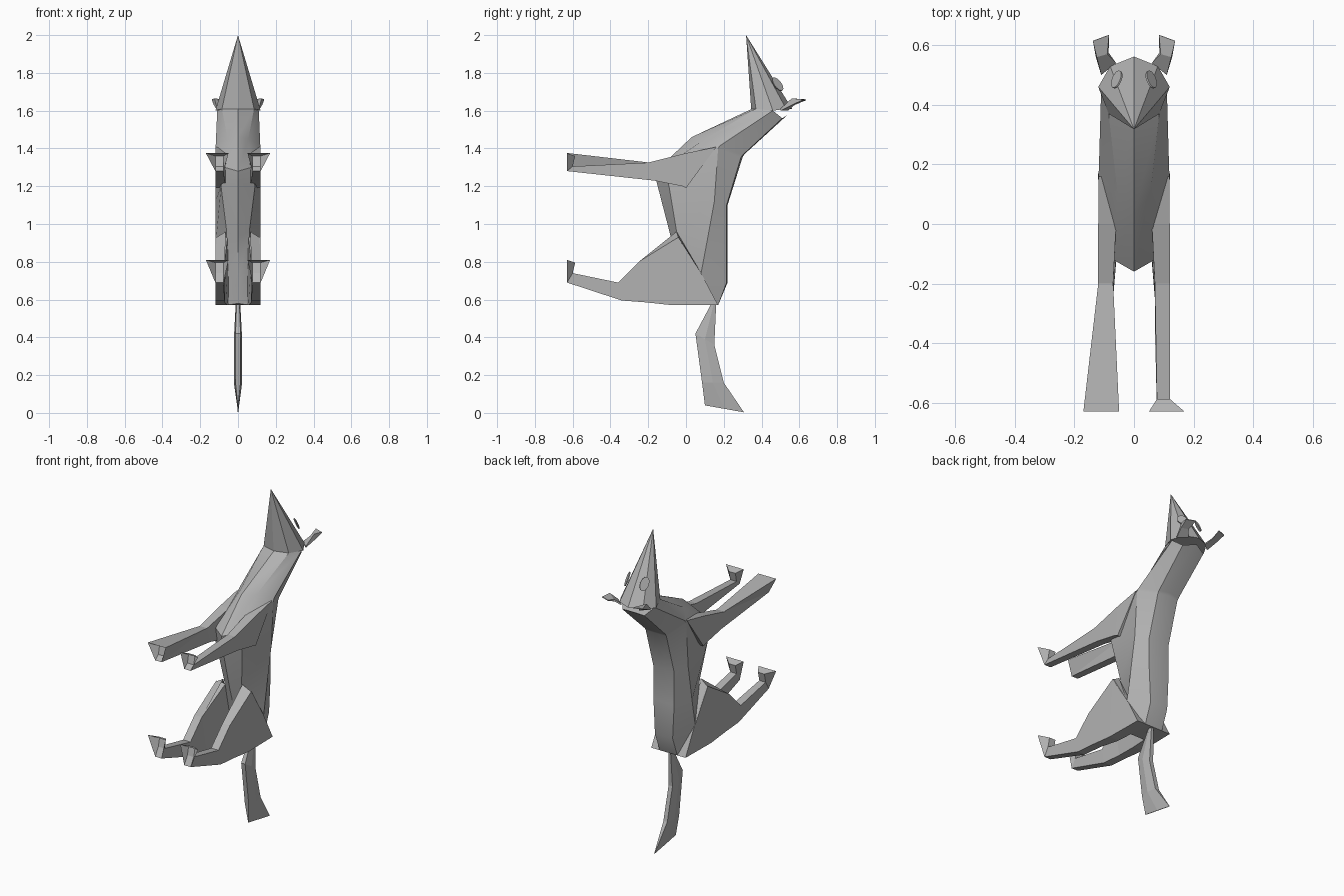
import bpy, bmesh, math
from mathutils import Vector

if "Cube" in bpy.data.objects:
    bpy.data.objects.remove(bpy.data.objects["Cube"])

grey = bpy.data.materials.new("warm_grey")
grey.diffuse_color = (0.45, 0.45, 0.45, 1)
grey.use_nodes = True
grey.node_tree.nodes["Principled BSDF"].inputs["Base Color"].default_value = grey.diffuse_color


def finish(name, bm, smooth=None, closed=True):
    bmesh.ops.remove_doubles(bm, verts=bm.verts, dist=0.0005)
    if closed:
        bmesh.ops.recalc_face_normals(bm, faces=bm.faces)
    me = bpy.data.meshes.new(name)
    bm.to_mesh(me)
    bm.free()
    ob = bpy.data.objects.new(name, me)
    bpy.context.collection.objects.link(ob)
    me.materials.append(grey)
    if smooth:
        bpy.ops.object.select_all(action='DESELECT')
        ob.select_set(True)
        bpy.context.view_layer.objects.active = ob
        bpy.ops.object.shade_smooth_by_angle(angle=math.radians(smooth))
    return ob


def loft(name, rings, smooth=None, cap_start=True, cap_end=True, skip=()):
    """Skin a list of equal-length closed rings; skip leaves strips open."""
    bm = bmesh.new()
    vs = [[bm.verts.new(p) for p in r] for r in rings]
    n = len(rings[0])
    for a, b in zip(vs, vs[1:]):
        for i in range(n):
            if i not in skip:
                j = (i + 1) % n
                bm.faces.new((a[i], a[j], b[j], b[i]))
    if cap_start:
        bm.faces.new(vs[0])
    if cap_end:
        bm.faces.new(vs[-1])
    return finish(name, bm, smooth)


def mirror_ring(half):
    """Half ring from under-centre to top-centre, completed across x = 0."""
    return half + [(-x, y, z) for x, y, z in reversed(half[1:-1])]


# Trunk and neck: under centre, under side, flank, back side, back centre
trunk = [
    [(0, 0.02, 0.58), (0.06, 0.03, 0.57), (0.10, 0.10, 0.57), (0.06, 0.17, 0.57), (0, 0.17, 0.57)],
    [(0, -0.01, 0.70), (0.06, 0.0, 0.72), (0.118, 0.08, 0.74), (0.06, 0.215, 0.69), (0, 0.22, 0.69)],
    [(0, -0.08, 0.93), (0.06, -0.05, 0.96), (0.118, 0.11, 0.90), (0.07, 0.215, 0.90), (0, 0.22, 0.90)],
    [(0, -0.155, 1.22), (0.09, -0.09, 1.20), (0.12, 0.15, 1.12), (0.07, 0.215, 1.10), (0, 0.22, 1.10)],
    [(0, -0.16, 1.28), (0.07, -0.12, 1.30), (0.12, 0.17, 1.40), (0.07, 0.29, 1.35), (0, 0.30, 1.355)],
    [(0, 0.03, 1.46), (0.055, 0.10, 1.45), (0.118, 0.18, 1.415), (0.07, 0.30, 1.365), (0, 0.31, 1.37)],
    [(0, 0.35, 1.61), (0.085, 0.37, 1.61), (0.11, 0.46, 1.60), (0.075, 0.51, 1.56), (0, 0.54, 1.58)],
]
loft("trunk", [mirror_ring(r) for r in trunk], smooth=30)

# Head: faceted cone running to the pointed nose
base = mirror_ring([(0, 0.345, 1.61), (0.085, 0.37, 1.61), (0.12, 0.46, 1.60),
                    (0.08, 0.53, 1.61), (0, 0.562, 1.61)])
bm = bmesh.new()
bv = [bm.verts.new(p) for p in base]
nose = bm.verts.new((0, 0.318, 2.0))
for i in range(len(bv)):
    bm.faces.new((bv[i], bv[(i + 1) % len(bv)], nose))
bm.faces.new(bv)
finish("head", bm)

# Tail: bent blade with a flared, flattened tip
tail = []
for w, yf, zf, yb, zb in [(0.012, 0.135, 0.58, 0.16, 0.58), (0.022, 0.05, 0.42, 0.15, 0.36),
                          (0.022, 0.085, 0.16, 0.20, 0.16), (0.002, 0.10, 0.04, 0.307, 0.003)]:
    ym, zm = (yf + yb) / 2, (zf + zb) / 2
    tail.append([(-w * 0.6, yf, zf), (w * 0.6, yf, zf), (w, ym, zm),
                 (w * 0.6, yb, zb), (-w * 0.6, yb, zb), (-w, ym, zm)])
loft("tail", tail)


def limb_ring(s, x0, x1, top, bottom):
    return [(s * x0, *top), (s * x1, *top), (s * x1, *bottom), (s * x0, *bottom)]


def toe(name, s, ankle, sole, tip):
    """Flared hollow toe, open on the sole side."""
    low = limb_ring(s, 0.077, 0.12, (-0.60, ankle), (-0.63, sole))
    high = [(s * 0.077, -0.587, tip - 0.015), (s * 0.12, -0.587, tip - 0.015),
            (s * 0.17, -0.63, tip), (s * 0.05, -0.63, tip)]
    loft(name, [low, high], cap_start=True, skip=(2,))


for s, side in ((1, "right"), (-1, "left")):
    # Front leg
    loft("front_leg_" + side, [
        limb_ring(s, 0.05, 0.119, (0.16, 1.408), (0.0, 1.19)),
        limb_ring(s, 0.06, 0.12, (0.0, 1.375), (-0.02, 1.20)),
        limb_ring(s, 0.07, 0.12, (-0.20, 1.325), (-0.17, 1.23)),
        limb_ring(s, 0.077, 0.12, (-0.60, 1.305), (-0.63, 1.28))])
    toe("front_toe_" + side, s, 1.305, 1.28, 1.375)

    # Hind leg: broad thigh, hock and lower leg
    loft("hind_leg_" + side, [
        limb_ring(s, 0.04, 0.116, (0.08, 0.74), (0.17, 0.57)),
        limb_ring(s, 0.055, 0.12, (-0.04, 0.93), (-0.07, 0.57)),
        limb_ring(s, 0.07, 0.12, (-0.25, 0.80), (-0.21, 0.585)),
        limb_ring(s, 0.07, 0.12, (-0.36, 0.69), (-0.34, 0.595)),
        limb_ring(s, 0.077, 0.12, (-0.60, 0.74), (-0.63, 0.69))])
    toe("hind_toe_" + side, s, 0.74, 0.69, 0.81)

    # Thigh ridge meeting the belly
    bm = bmesh.new()
    a, b, c, d = [bm.verts.new(p) for p in (
        (s * 0.065, -0.05, 0.96), (s * 0.12, -0.04, 0.925),
        (s * 0.12, -0.25, 0.80), (s * 0.07, -0.25, 0.80))]
    e = bm.verts.new((s * 0.118, 0.08, 0.74))
    bm.faces.new((a, b, c, d))
    bm.faces.new((a, e, b))
    finish("thigh_ridge_" + side, bm)

    # Ear: thin blade with an upturned tip
    loft("ear_" + side, [
        [(s * 0.06, 0.54, 1.60), (s * 0.11, 0.50, 1.60), (s * 0.11, 0.50, 1.61), (s * 0.06, 0.54, 1.61)],
        [(s * 0.085, 0.575, 1.63), (s * 0.128, 0.56, 1.63), (s * 0.125, 0.56, 1.665), (s * 0.09, 0.57, 1.64)],
        [(s * 0.084, 0.635, 1.655), (s * 0.138, 0.615, 1.655), (s * 0.138, 0.614, 1.66), (s * 0.084, 0.634, 1.66)]])

    # Eye: thin oval plate resting on the face
    normal = Vector((s * 0.72, 0.56, 0.40)).normalized()
    along = Vector((0, 0.62, -0.78))
    along = (along - normal * along.dot(normal)).normalized()
    across = normal.cross(along)
    centre = Vector((s * 0.058, 0.485, 1.74))
    rings = []
    for k in (-0.003, 0.003):
        rings.append([centre + normal * k + along * 0.042 * math.cos(t * math.tau / 14)
                      + across * 0.025 * math.sin(t * math.tau / 14) for t in range(14)])
    loft("eye_" + side, rings)

# Left front leg: flared cover running out to the toe tips
bm = bmesh.new()
a, b, c, d, e, f = [bm.verts.new(p) for p in (
    (-0.07, -0.20, 1.326), (-0.12, -0.20, 1.326), (-0.17, -0.63, 1.376),
    (-0.05, -0.63, 1.376), (-0.12, -0.63, 1.28), (-0.077, -0.63, 1.28))]
bm.faces.new((a, d, c, b))
bm.faces.new((b, c, e))
bm.faces.new((a, f, d))
finish("front_leg_cover_left", bm)
